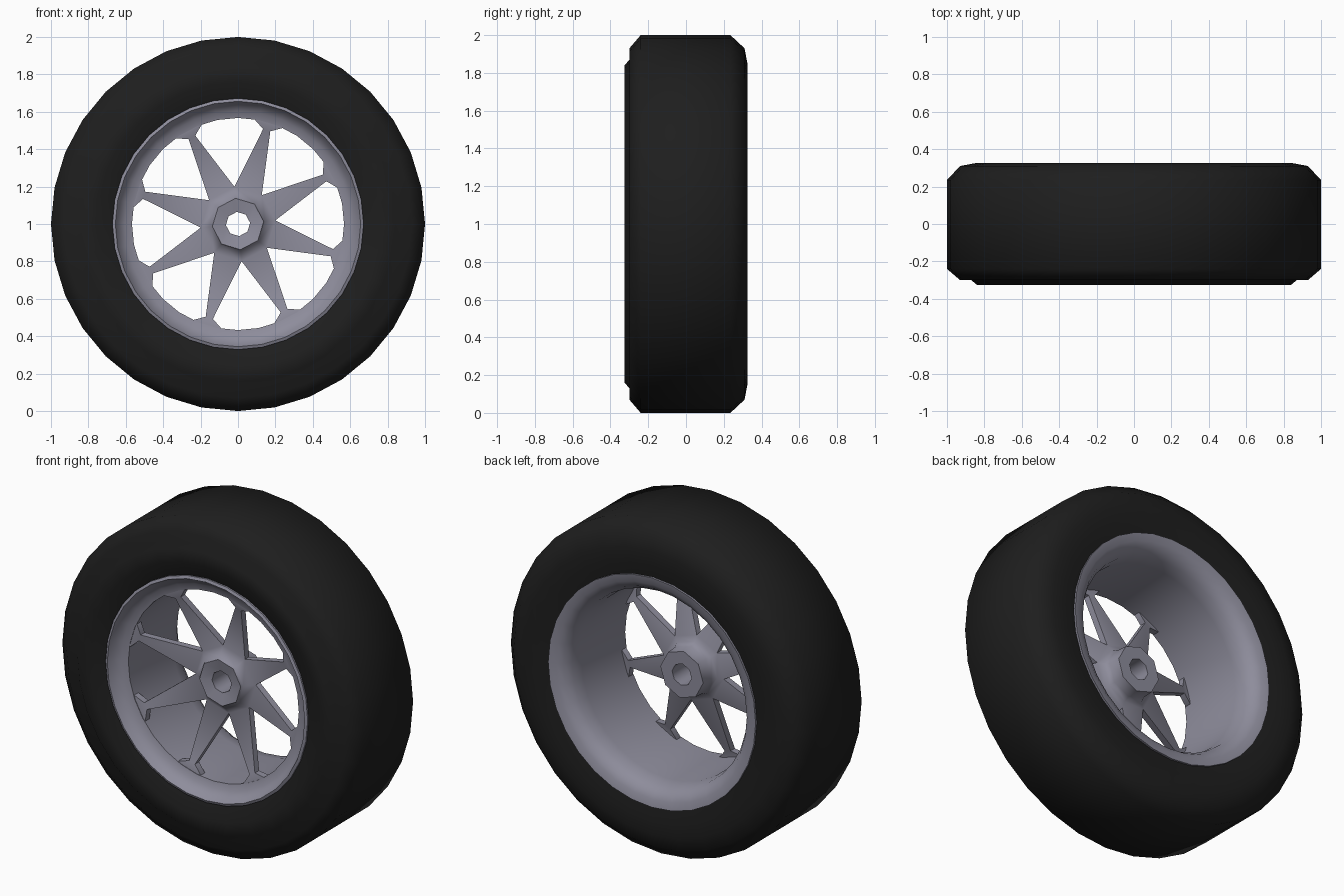
import bpy, bmesh
from math import cos, sin, radians, pi

cube = bpy.data.objects.get("Cube")
if cube:
    bpy.data.objects.remove(cube, do_unlink=True)


def material(name, colour):
    m = bpy.data.materials.new(name)
    m.use_nodes = True
    m.diffuse_color = (*colour, 1)
    m.node_tree.nodes["Principled BSDF"].inputs["Base Color"].default_value = (*colour, 1)
    return m


rubber = material("black rubber", (0.013, 0.013, 0.013))
alloy = material("grey alloy", (0.27, 0.265, 0.33))


def polar(r, angle, y):
    # the wheel axle runs along y at height 1
    return (r * cos(angle), y, 1 + r * sin(angle))


def finish(bm, name, mat, angle):
    bmesh.ops.remove_doubles(bm, verts=bm.verts, dist=0.0005)
    bmesh.ops.recalc_face_normals(bm, faces=bm.faces)
    mesh = bpy.data.meshes.new(name)
    bm.to_mesh(mesh)
    bm.free()
    mesh.materials.append(mat)
    ob = bpy.data.objects.new(name, mesh)
    bpy.context.collection.objects.link(ob)
    bpy.ops.object.select_all(action='DESELECT')
    ob.select_set(True)
    bpy.context.view_layer.objects.active = ob
    bpy.ops.object.shade_smooth_by_angle(angle=radians(angle))


def bridge(bm, a, b, closed=True):
    for i in range(len(a) if closed else len(a) - 1):
        j = (i + 1) % len(a)
        bm.faces.new((a[i], a[j], b[j], b[i]))


def spin(bm, profile, sides, turn=0.0, closed=True):
    # spin a (radius, y) profile about the axle
    rings = [[bm.verts.new(polar(r, turn + 2 * pi * k / sides, y)) for r, y in profile]
             for k in range(sides)]
    for k in range(sides):
        bridge(bm, rings[k], rings[(k + 1) % sides], closed)


# Tyre with a raised front sidewall band
bm = bmesh.new()
spin(bm, [(1, -0.24), (0.93, -0.30), (0.87, -0.30), (0.84, -0.325), (0.76, -0.322),
          (0.665, -0.285), (0.65, 0.0), (0.68, 0.31), (0.77, 0.325), (0.85, 0.325),
          (0.93, 0.31), (1, 0.235)], 32)
finish(bm, "tyre", rubber, 60)

# Rim: front lip, dished ring, straight barrel and rounded rear flange
bm = bmesh.new()
spin(bm, [(0.672, -0.27), (0.672, -0.298), (0.656, -0.305), (0.638, -0.27),
          (0.605, -0.242), (0.567, -0.232), (0.567, -0.2), (0.57, 0.18),
          (0.582, 0.25), (0.61, 0.293), (0.645, 0.315), (0.69, 0.324),
          (0.69, 0.29), (0.655, 0.2), (0.64, -0.1)], 32)
finish(bm, "rim", alloy, 45)

# Octagonal hub with a through hole, left open where the spokes join
TURN = radians(5.5)
bm = bmesh.new()
spin(bm, [(0.2, -0.075), (0.165, -0.06), (0.147, -0.03), (0.143, 0.04), (0.065, 0.04),
          (0.065, -0.155), (0.138, -0.17), (0.144, -0.155), (0.2, -0.115)],
     8, TURN, closed=False)

# Eight pointed spokes, each meeting a tab under the rim ring
STATIONS = [(0.2, 22.5, -0.115), (0.525, 2.2, -0.217), (0.57, 8.5, -0.229), (0.6, 9.5, -0.232)]
THICK = 0.04
for k in range(8):
    mid = TURN + radians(22.5 + 45 * k)
    loops = []
    for r, spread, y in STATIONS:
        h = radians(spread)
        loops.append([bm.verts.new(polar(r, mid + s * h, y + d))
                      for s, d in ((-1, 0), (1, 0), (1, THICK), (-1, THICK))])
    for a, b in zip(loops, loops[1:]):
        bridge(bm, a, b)
    bm.faces.new(loops[-1])
finish(bm, "hub_and_spokes", alloy, 55)
